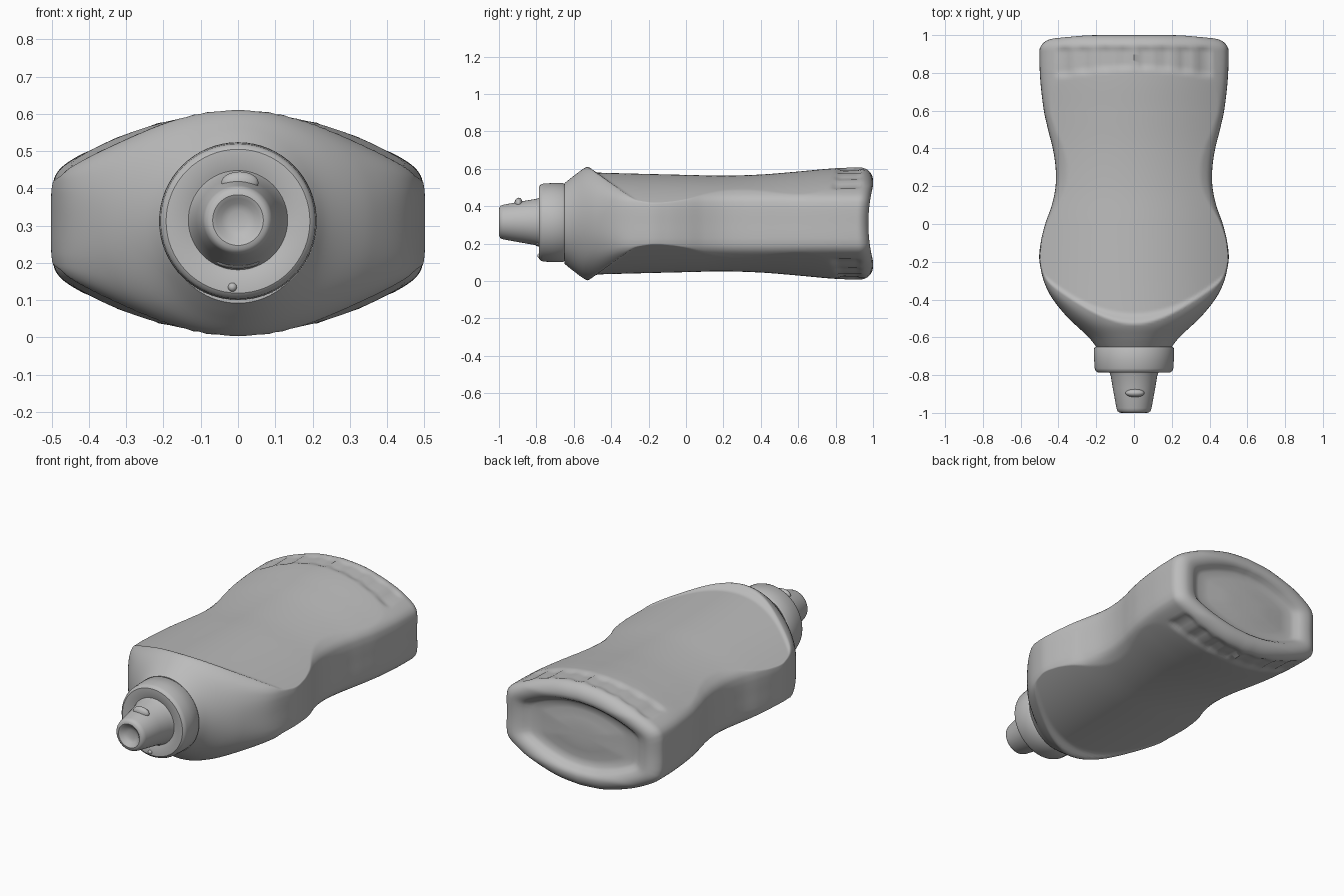
import bpy, bmesh, math
from mathutils import Vector

cube = bpy.data.objects.get("Cube")
if cube:
    bpy.data.objects.remove(cube)

CZ = 0.307          # height of the bottle's long axis
grey = bpy.data.materials.new("plain_grey")
grey.use_nodes = True
grey.diffuse_color = (0.5, 0.5, 0.5, 1)
grey.node_tree.nodes["Principled BSDF"].inputs["Base Color"].default_value = (0.5, 0.5, 0.5, 1)


def smoothstep(a, b, v):
    t = min(1, max(0, (v - a) / (b - a)))
    return t * t * (3 - 2 * t)


def curve(points, v):
    """Smooth interpolation through (position, value) pairs."""
    if v <= points[0][0]:
        return points[0][1]
    for i in range(len(points) - 1):
        (x0, y0), (x1, y1) = points[i], points[i + 1]
        if v <= x1:
            xa, ya = points[max(i - 1, 0)]
            xb, yb = points[min(i + 2, len(points) - 1)]
            d = x1 - x0
            m0, m1 = (y1 - ya) / (x1 - xa) * d, (yb - y0) / (xb - x0) * d
            t = (v - x0) / d
            return ((2*t**3 - 3*t*t + 1) * y0 + (t**3 - 2*t*t + t) * m0
                    + (3*t*t - 2*t**3) * y1 + (t**3 - t*t) * m1)
    return points[-1][1]


def loft(name, rings, angle=40):
    """Skin closed rings of points and close both ends."""
    bm = bmesh.new()
    loops = [[bm.verts.new(p) for p in ring] for ring in rings]
    n = len(loops[0])
    for a, b in zip(loops, loops[1:]):
        for i in range(n):
            j = (i + 1) % n
            bm.faces.new((a[i], a[j], b[j], b[i]))
    bm.faces.new(loops[0])
    bm.faces.new(loops[-1])
    bmesh.ops.recalc_face_normals(bm, faces=bm.faces)
    mesh = bpy.data.meshes.new(name)
    bm.to_mesh(mesh)
    bm.free()
    return finish(bpy.data.objects.new(name, mesh), angle, True)


def finish(obj, angle=40, link=False):
    if link:
        bpy.context.collection.objects.link(obj)
    obj.data.materials.append(grey)
    bpy.ops.object.select_all(action='DESELECT')
    obj.select_set(True)
    bpy.context.view_layer.objects.active = obj
    bpy.ops.object.shade_smooth_by_angle(angle=math.radians(angle))
    return obj


# Bottle outlines along its length
half_width = [(-0.65, 0.2), (-0.6, 0.24), (-0.48, 0.365), (-0.35, 0.458), (-0.2, 0.5), (-0.1, 0.494),
              (0, 0.47), (0.1, 0.435), (0.2, 0.415), (0.3, 0.415), (0.4, 0.43), (0.5, 0.455),
              (0.6, 0.477), (0.75, 0.495), (0.85, 0.5), (1, 0.5)]
shoulder_height = [(-0.65, 0.215), (-0.6, 0.255), (-0.53, 0.303), (-0.45, 0.32), (-0.3, 0.3), (1, 0.3)]
panel_height = [(-0.65, 0.278), (-0.4, 0.27), (0, 0.26), (0.2, 0.256), (0.4, 0.262),
                (0.6, 0.278), (0.75, 0.292), (0.85, 0.298), (1, 0.3)]
# Quarter of the lens section: upright side, rounded corner, bowed face
lens = [(1, 0), (1, 0.2), (0.995, 0.33), (0.975, 0.44), (0.92, 0.535), (0.8, 0.65),
        (0.6, 0.8), (0.3, 0.95), (0, 1)]
lens_x = [(i / 8, p[0]) for i, p in enumerate(lens)]
lens_z = [(i / 8, p[1]) for i, p in enumerate(lens)]
QUARTER = 40


def section_point(k, y):
    """Point k of the bottle section at position y, relative to its axis."""
    q, r = divmod(k, QUARTER)
    u = r / QUARTER
    if q % 2:
        u = 1 - u
    sx, sz = (1, 1, -1, -1)[q], (1, -1, -1, 1)[q]
    sz = 1 if q < 2 else -1
    mix = smoothstep(-0.6, -0.3, y)
    a = u * math.pi / 2
    x = curve(half_width, y) * ((1 - mix) * math.cos(a) + mix * curve(lens_x, u))
    z = curve(shoulder_height, y) * ((1 - mix) * math.sin(a) + mix * curve(lens_z, u))
    # Label panel set below an arched shoulder ridge
    arch = -0.53 + 0.9 * x * x
    panel = curve(panel_height, y) - 0.62 * x * x
    panel += 0.03 * (1 - smoothstep(0, 0.06, y - arch))
    # Row of grip scallops near the base
    if abs(x) < 0.42:
        row = smoothstep(0.8, 0.85, y + 0.25 * x * x) * (1 - smoothstep(0.91, 0.96, y))
        panel -= 0.016 * row * abs(math.sin(math.pi * x / 0.105)) ** 0.7
    z = min(z, panel)
    return x * (1 if q in (0, 3) else -1), z * sz


def body_ring(y, inset=0.0, scale=1.0, place=None):
    ring = []
    for k in range(4 * QUARTER):
        x, z = section_point(k, y)
        x *= (1 - inset / 0.5) * scale
        z *= (1 - inset / 0.3) * scale
        yy = y if place is None else place
        # Base bows inward across its middle
        yy -= 0.025 * max(0, 1 - (z / 0.2) ** 2) * smoothstep(0.85, 1, yy) * smoothstep(0.3, 0.9, scale)
        ring.append((x, yy, CZ + z))
    return ring


# Body, rounded base edge and sunken base
rings = [body_ring(-0.65 + 1.58 * i / 130) for i in range(131)]
for i in range(1, 9):
    a = i / 8 * math.pi / 2
    rings.append(body_ring(0.93 + 0.07 * math.sin(a) * 0.999, 0.07 * (1 - math.cos(a))))
for scale, y in ((0.92, 0.997), (0.87, 0.985), (0.82, 0.968), (0.76, 0.957), (0.6, 0.953),
                 (0.4, 0.955), (0.2, 0.957), (0.03, 0.957)):
    rings.append(body_ring(0.999, 0.07, scale, y))
loft("bottle_body", rings, 50)


def turned(name, profile, z=0.312, sides=64):
    """Turn a (y, radius) profile around the bottle axis."""
    loft(name, [[(r * math.cos(t * math.tau / sides), y, z + r * math.sin(t * math.tau / sides))
                 for t in range(sides)] for y, r in profile], 35)


# Cap collar and nozzle with a dished tip
turned("cap_collar", [(-0.63, 0.19), (-0.648, 0.19), (-0.65, 0.206), (-0.66, 0.212), (-0.72, 0.211),
                      (-0.765, 0.208), (-0.778, 0.203), (-0.785, 0.193), (-0.785, 0.16),
                      (-0.778, 0.14), (-0.77, 0.1)])
turned("nozzle", [(-0.76, 0.14), (-0.78, 0.132), (-0.8, 0.124), (-0.87, 0.112), (-0.975, 0.093),
                  (-0.99, 0.088), (-0.998, 0.078), (-1, 0.068), (-0.995, 0.058), (-0.982, 0.045),
                  (-0.975, 0.025), (-0.974, 0.004)], 0.315)


# Small moulded nubs on the nozzle and collar
def nub(name, place, size):
    bpy.ops.mesh.primitive_uv_sphere_add(segments=24, ring_count=12, radius=1, location=place)
    obj = bpy.context.object
    obj.name = name
    obj.scale = Vector(size)
    finish(obj)


nub("nozzle_nub", (0.005, -0.895, 0.415), (0.05, 0.022, 0.03))
nub("nozzle_foot", (0, -0.79, 0.205), (0.06, 0.02, 0.02))
nub("collar_nub", (-0.015, -0.783, 0.135), (0.012, 0.012, 0.012))
